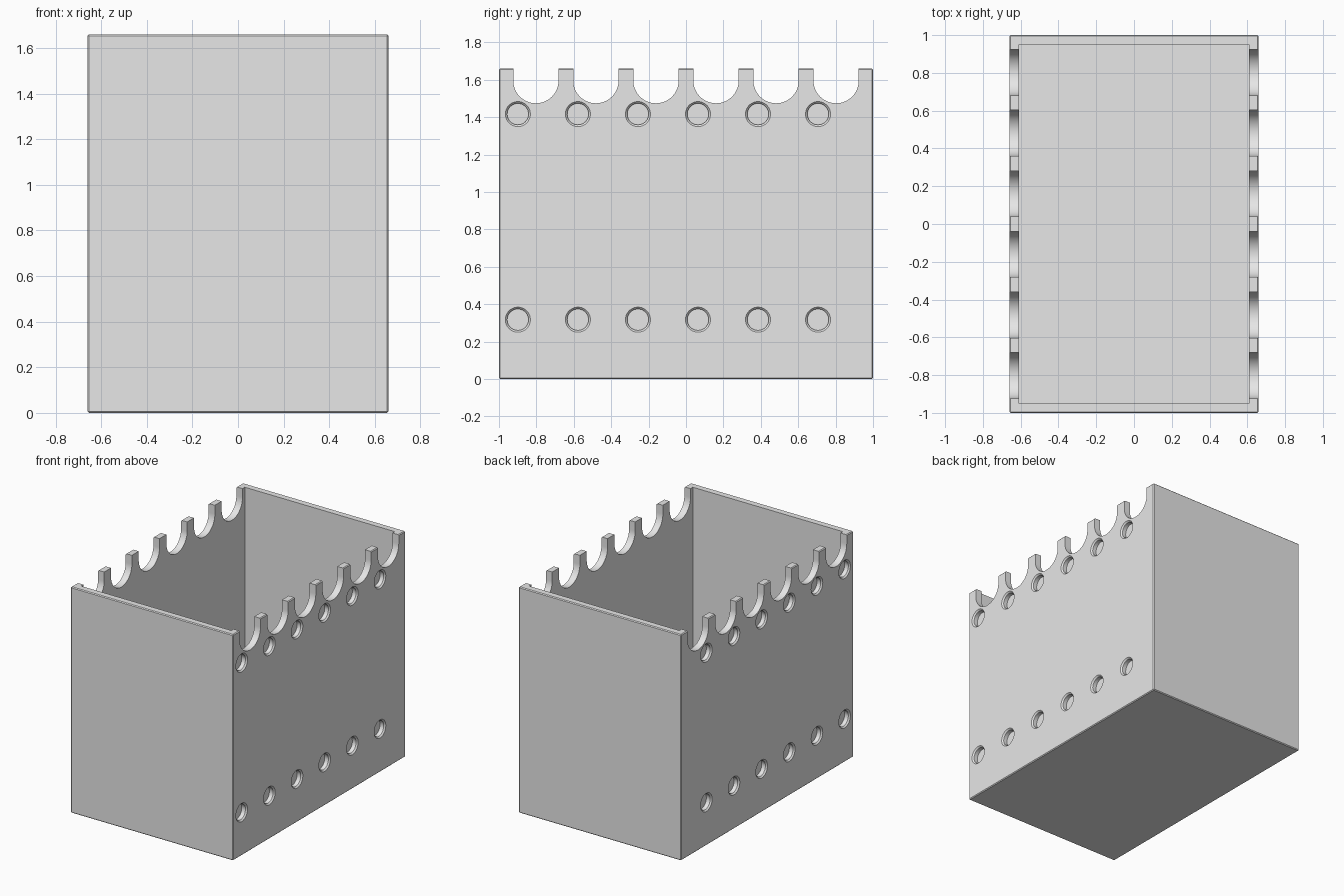
import bpy, bmesh
from math import pi, sin, cos

cube = bpy.data.objects.get("Cube")
if cube:
    bpy.data.objects.remove(cube, do_unlink=True)

W, D, H = 1.32, 2.0, 1.66      # outer size
WALL = 0.05
PITCH, COUNT = 0.321, 6


def add_object(name, bm):
    bmesh.ops.recalc_face_normals(bm, faces=bm.faces)
    mesh = bpy.data.meshes.new(name)
    bm.to_mesh(mesh)
    bm.free()
    obj = bpy.data.objects.new(name, mesh)
    bpy.context.collection.objects.link(obj)
    return obj


def add_box(bm, size, z_low):
    verts = bmesh.ops.create_cube(bm, size=1)["verts"]
    for v in verts:
        v.co = (v.co.x * size[0], v.co.y * size[1], (v.co.z + 0.5) * size[2] + z_low)


def add_loft(bm, rings):
    """Closed solid through a list of equal point rings."""
    loops = [[bm.verts.new(p) for p in ring] for ring in rings]
    for a, b in zip(loops, loops[1:]):
        for i in range(len(a)):
            j = (i + 1) % len(a)
            bm.faces.new((a[i], a[j], b[j], b[i]))
    bm.faces.new(loops[0][::-1])
    bm.faces.new(loops[-1])


def cut(target, cutter):
    cutter.hide_render = True
    mod = target.modifiers.new("cut", "BOOLEAN")
    mod.operation = "DIFFERENCE"
    mod.solver = "EXACT"
    mod.object = cutter
    bpy.context.view_layer.objects.active = target
    bpy.ops.object.modifier_apply(modifier=mod.name)
    bpy.data.objects.remove(cutter, do_unlink=True)


# Outer block with finely eased edges
bm = bmesh.new()
add_box(bm, (W, D, H), 0)
bmesh.ops.bevel(bm, geom=bm.edges[:], offset=0.006, segments=1, affect="EDGES")
box = add_object("open_box", bm)

grey = bpy.data.materials.new("light_grey")
grey.use_nodes = True
grey.diffuse_color = (0.8, 0.8, 0.8, 1)
grey.node_tree.nodes["Principled BSDF"].inputs["Base Color"].default_value = (0.8, 0.8, 0.8, 1)
box.data.materials.append(grey)

# Open cavity
bm = bmesh.new()
add_box(bm, (W - 2 * WALL, D - 2 * WALL, H), WALL)
cut(box, add_object("cavity_cutter", bm))

# U-shaped notches along the top of both side walls
bm = bmesh.new()
R, NOTCH_Z, STEPS = 0.121, 1.595, 32
for k in range(COUNT):
    y = (k - (COUNT - 1) / 2) * PITCH
    outline = [(y + R, H + 0.1)]
    outline += [(y + R * cos(pi * i / STEPS), NOTCH_Z - R * sin(pi * i / STEPS))
                for i in range(STEPS + 1)]
    outline += [(y - R, H + 0.1)]
    add_loft(bm, [[(x, py, pz) for py, pz in outline] for x in (-W, W)])
cut(box, add_object("notch_cutter", bm))

# Blind round sockets with a chamfered rim on both side walls
bm = bmesh.new()
SIDES = 40
SOCKET = ((0.02, 0.067), (0.0, 0.067), (-0.01, 0.057), (-0.04, 0.057))
for side in (-1, 1):
    for z in (0.317, 1.416):
        for k in range(COUNT):
            y = -0.899 + k * PITCH
            add_loft(bm, [[(side * (W / 2 + out),
                            y + r * cos(2 * pi * i / SIDES),
                            z + r * sin(2 * pi * i / SIDES)) for i in range(SIDES)]
                          for out, r in SOCKET])
cut(box, add_object("socket_cutter", bm))

# Smooth the curved walls, keep edges sharp
bpy.ops.object.select_all(action="DESELECT")
box.select_set(True)
bpy.context.view_layer.objects.active = box
bpy.ops.object.shade_smooth_by_angle(angle=pi / 6)
